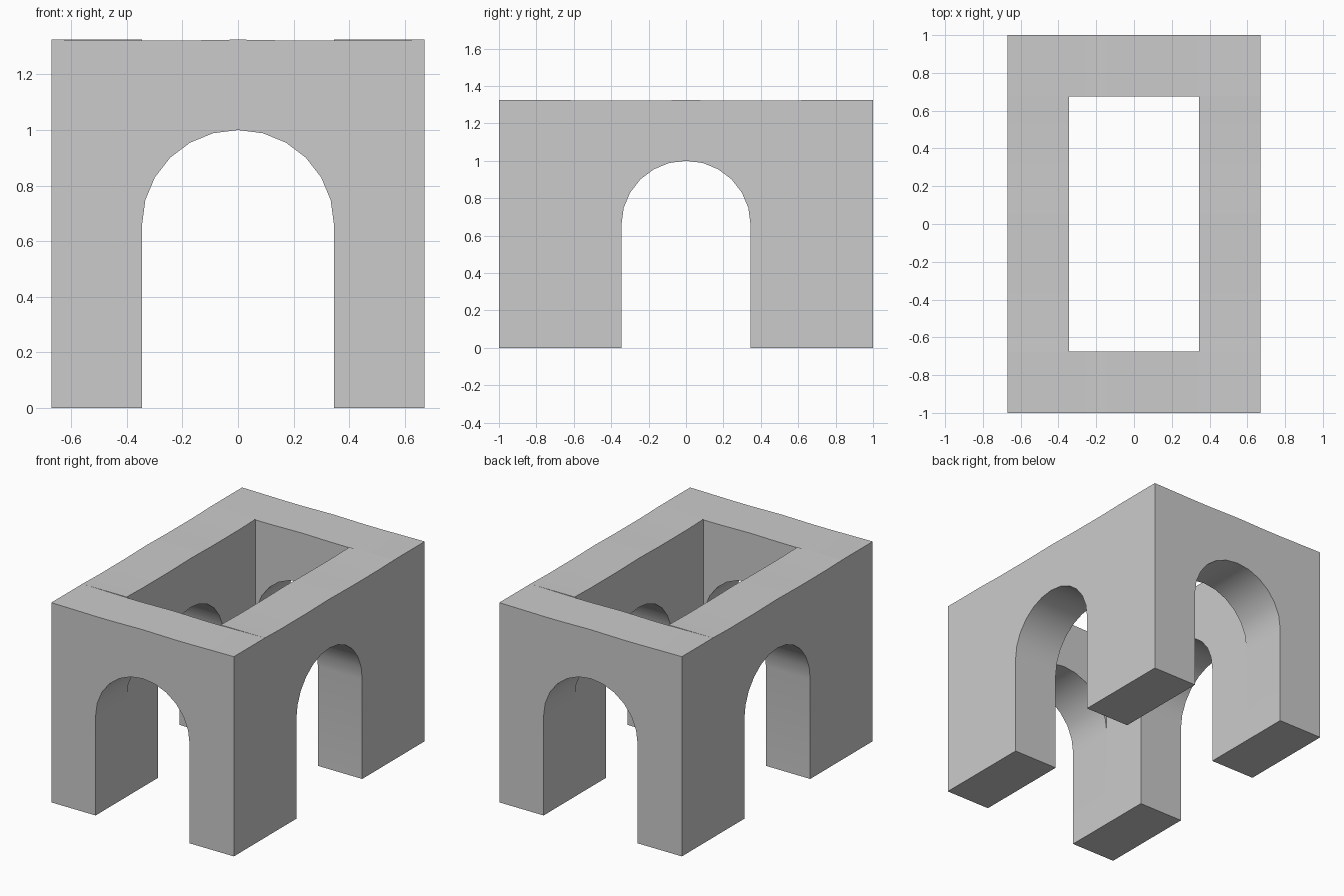
import bpy, bmesh
from math import sin, cos, pi
from mathutils import Matrix

if "Cube" in bpy.data.objects:
    bpy.data.objects.remove(bpy.data.objects["Cube"])

HALF_X, HALF_Y, HEIGHT = 0.67, 1.0, 1.325
INNER_X, INNER_Y = 0.345, 0.675
ARCH_R, SPRING, RISE, SEGMENTS = 0.345, 0.66, 0.34, 12


def arch_wall(name, half_width, thickness, top, matrix):
    # Arched outline in the xz plane, extruded along +y
    arch = [(ARCH_R * cos(pi * i / SEGMENTS), SPRING + RISE * sin(pi * i / SEGMENTS))
            for i in range(SEGMENTS + 1)]
    # Slightly sagging top edge, mirrored about the middle
    crown = [(-x, z) for x, z in top] + [(0, HEIGHT)] + top[::-1]
    outline = ([(ARCH_R, 0)] + arch + [(-ARCH_R, 0), (-half_width, 0),
               (-half_width, HEIGHT)] + crown + [(half_width, HEIGHT), (half_width, 0)])
    bm = bmesh.new()
    face = bm.faces.new([bm.verts.new((x, 0, z)) for x, z in outline])
    ext = bmesh.ops.extrude_face_region(bm, geom=[face])
    verts = [g for g in ext["geom"] if isinstance(g, bmesh.types.BMVert)]
    bmesh.ops.translate(bm, verts=verts, vec=(0, thickness, 0))
    bm.transform(matrix)
    bmesh.ops.recalc_face_normals(bm, faces=bm.faces)
    mesh = bpy.data.meshes.new(name)
    bm.to_mesh(mesh)
    bm.free()
    obj = bpy.data.objects.new(name, mesh)
    bpy.context.collection.objects.link(obj)
    bpy.context.view_layer.objects.active = obj
    obj.select_set(True)
    bpy.ops.object.shade_smooth_by_angle(angle=pi / 6)
    obj.select_set(False)


end_top = [(0.5, 1.323), (0.345, 1.321), (0.23, 1.321)]
side_top = [(0.5, 1.321), (0.23, 1.321)]

# End walls span the full width, side walls fit between them
for name, angle in (("front_arch_wall", 0), ("back_arch_wall", pi)):
    arch_wall(name, HALF_X, HALF_Y - INNER_Y, end_top,
              Matrix.Rotation(angle, 4, 'Z') @ Matrix.Translation((0, -HALF_Y, 0)))
for name, angle in (("right_arch_wall", pi / 2), ("left_arch_wall", -pi / 2)):
    arch_wall(name, INNER_Y, HALF_X - INNER_X, side_top,
              Matrix.Rotation(angle, 4, 'Z') @ Matrix.Translation((0, -HALF_X, 0)))
